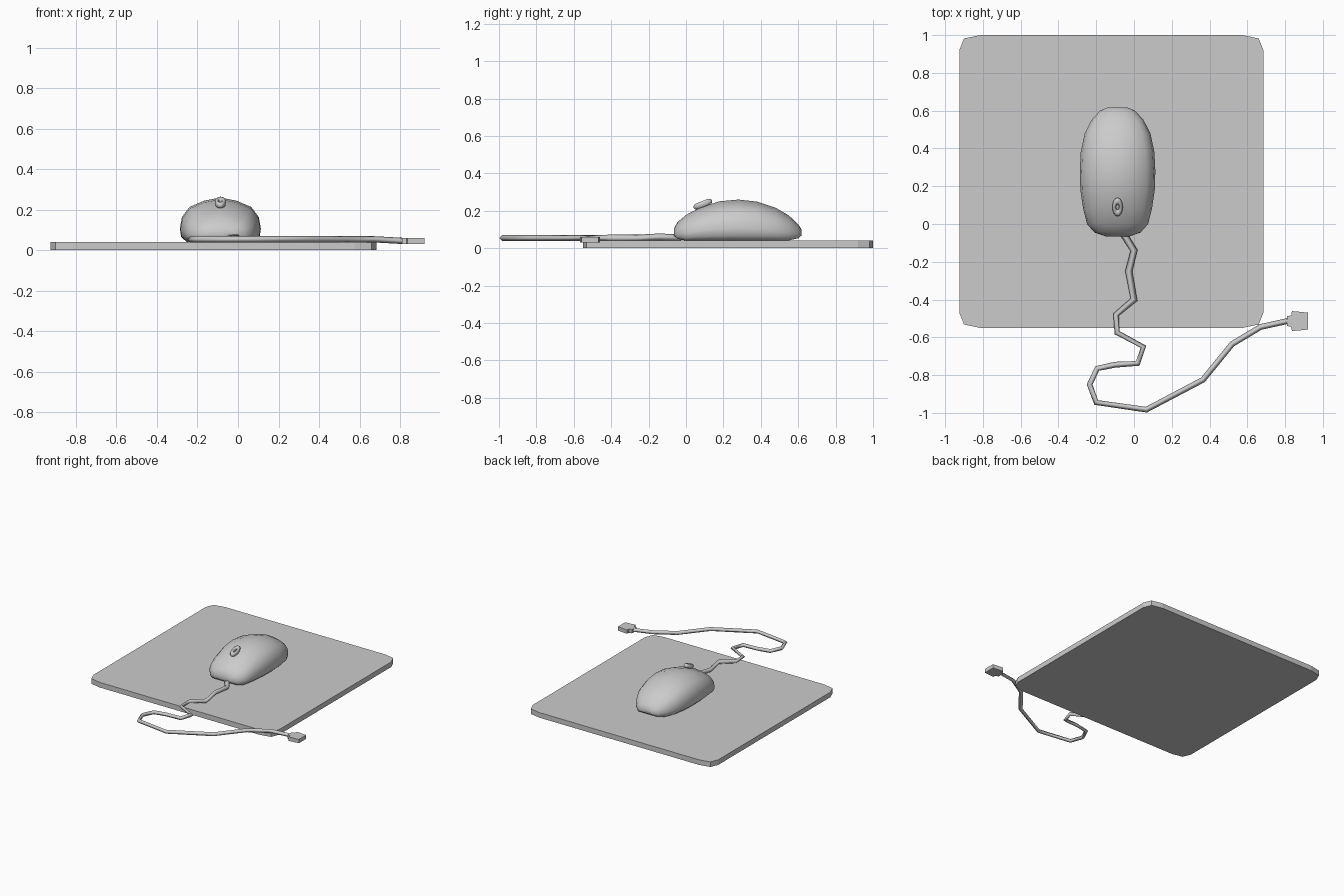
import bpy, bmesh, math

cube = bpy.data.objects.get("Cube")
if cube:
    bpy.data.objects.remove(cube, do_unlink=True)

grey = bpy.data.materials.new("plain_grey")
grey.use_nodes = True
grey.diffuse_color = (0.6, 0.6, 0.6, 1)
grey.node_tree.nodes["Principled BSDF"].inputs["Base Color"].default_value = (0.6, 0.6, 0.6, 1)


def finish(name, bm):
    """Turn a bmesh into a named, coloured object."""
    bmesh.ops.recalc_face_normals(bm, faces=bm.faces)
    mesh = bpy.data.meshes.new(name)
    bm.to_mesh(mesh)
    bm.free()
    mesh.materials.append(grey)
    obj = bpy.data.objects.new(name, mesh)
    bpy.context.collection.objects.link(obj)
    return obj


def slab(name, outline, z0, z1):
    """Extrude a flat outline from z0 up to z1."""
    bm = bmesh.new()
    face = bm.faces.new([bm.verts.new((x, y, z0)) for x, y in outline])
    top = bmesh.ops.extrude_face_region(bm, geom=[face])["geom"]
    verts = [v for v in top if isinstance(v, bmesh.types.BMVert)]
    bmesh.ops.translate(bm, verts=verts, vec=(0, 0, z1 - z0))
    return finish(name, bm)


def smooth(obj, degrees):
    bpy.ops.object.select_all(action="DESELECT")
    obj.select_set(True)
    bpy.context.view_layer.objects.active = obj
    bpy.ops.object.shade_smooth_by_angle(angle=math.radians(degrees))


# Mouse pad with clipped, three-point corners
corner = [(0.11, 0), (0.025, 0.018), (0, 0.08)]
pad_outline = []
for sx, sy in ((1, 1), (1, -1), (-1, -1), (-1, 1)):
    points = corner if sx * sy > 0 else corner[::-1]
    pad_outline += [(-0.12 + sx * (0.805 - a), 0.225 + sy * (0.775 - b)) for a, b in points]
slab("mouse_pad", pad_outline, 0, 0.04)

# Mouse body: loft of cross-sections (y, half width, bottom, top)
MID = -0.087
stations = [
    (-0.065, 0.065, 0.068, 0.105), (-0.045, 0.122, 0.05, 0.14),
    (0, 0.162, 0.04, 0.178), (0.08, 0.182, 0.04, 0.22),
    (0.18, 0.197, 0.04, 0.251), (0.28, 0.2, 0.04, 0.26),
    (0.38, 0.195, 0.04, 0.249), (0.48, 0.174, 0.04, 0.216),
    (0.55, 0.138, 0.042, 0.175), (0.6, 0.093, 0.053, 0.128),
    (0.618, 0.05, 0.068, 0.1),
]
half = [(0.83, 0), (0.97, 0.12), (1, 0.3), (0.95, 0.56), (0.76, 0.79), (0.4, 0.93)]
section = half + [(0, 1)] + [(-x, z) for x, z in reversed(half)]
bm = bmesh.new()
rings = [[bm.verts.new((MID + u * w, y, lo + v * (hi - lo))) for u, v in section]
         for y, w, lo, hi in stations]
for a, b in zip(rings, rings[1:]):
    for i in range(len(section)):
        j = (i + 1) % len(section)
        bm.faces.new((a[i], a[j], b[j], b[i]))
bm.faces.new(rings[0])
bm.faces.new(rings[-1])
smooth(finish("mouse_body", bm), 45)

# Scroll wheel: long oval ring lying on the sloping front
bpy.ops.mesh.primitive_torus_add(major_segments=16, minor_segments=8,
                                 major_radius=0.018, minor_radius=0.01,
                                 location=(MID, 0.09, 0.236),
                                 rotation=(math.radians(22), 0, 0))
wheel = bpy.context.object
wheel.name = "scroll_wheel"
wheel.scale = (1, 1.9, 1.6)
wheel.data.materials.append(grey)
smooth(wheel, 60)

# Cord: angular square tube winding to the plug
path = [
    (-0.07, -0.03), (0, -0.14), (-0.028, -0.25), (0, -0.4), (-0.095, -0.48),
    (-0.09, -0.575), (0.05, -0.65), (0.02, -0.738), (-0.1, -0.745),
    (-0.195, -0.765), (-0.235, -0.85), (-0.2, -0.945), (0.065, -0.983),
    (0.365, -0.825), (0.52, -0.635), (0.67, -0.545), (0.83, -0.51),
]
curve = bpy.data.curves.new("cord", "CURVE")
curve.dimensions = "3D"
curve.bevel_depth = 0.014
curve.bevel_resolution = 0
curve.use_fill_caps = True
spline = curve.splines.new("POLY")
spline.points.add(len(path) - 1)
for i, (point, (x, y)) in enumerate(zip(spline.points, path)):
    z = 0.06 if i == 1 else 0.045 if i == len(path) - 1 else 0.054
    point.co = (x, y, z, 1)
    point.radius = 1.35 if i < 4 else 1.1
curve.materials.append(grey)
bpy.context.collection.objects.link(bpy.data.objects.new("cord", curve))

# Plug: narrow collar stepping out to a tapered block
side = [(0.81, 0.026), (0.832, 0.03), (0.836, 0.053), (0.92, 0.045)]
plug = [(x, -0.514 + h) for x, h in side] + [(x, -0.514 - h) for x, h in reversed(side)]
slab("plug", plug, 0.03, 0.06)
